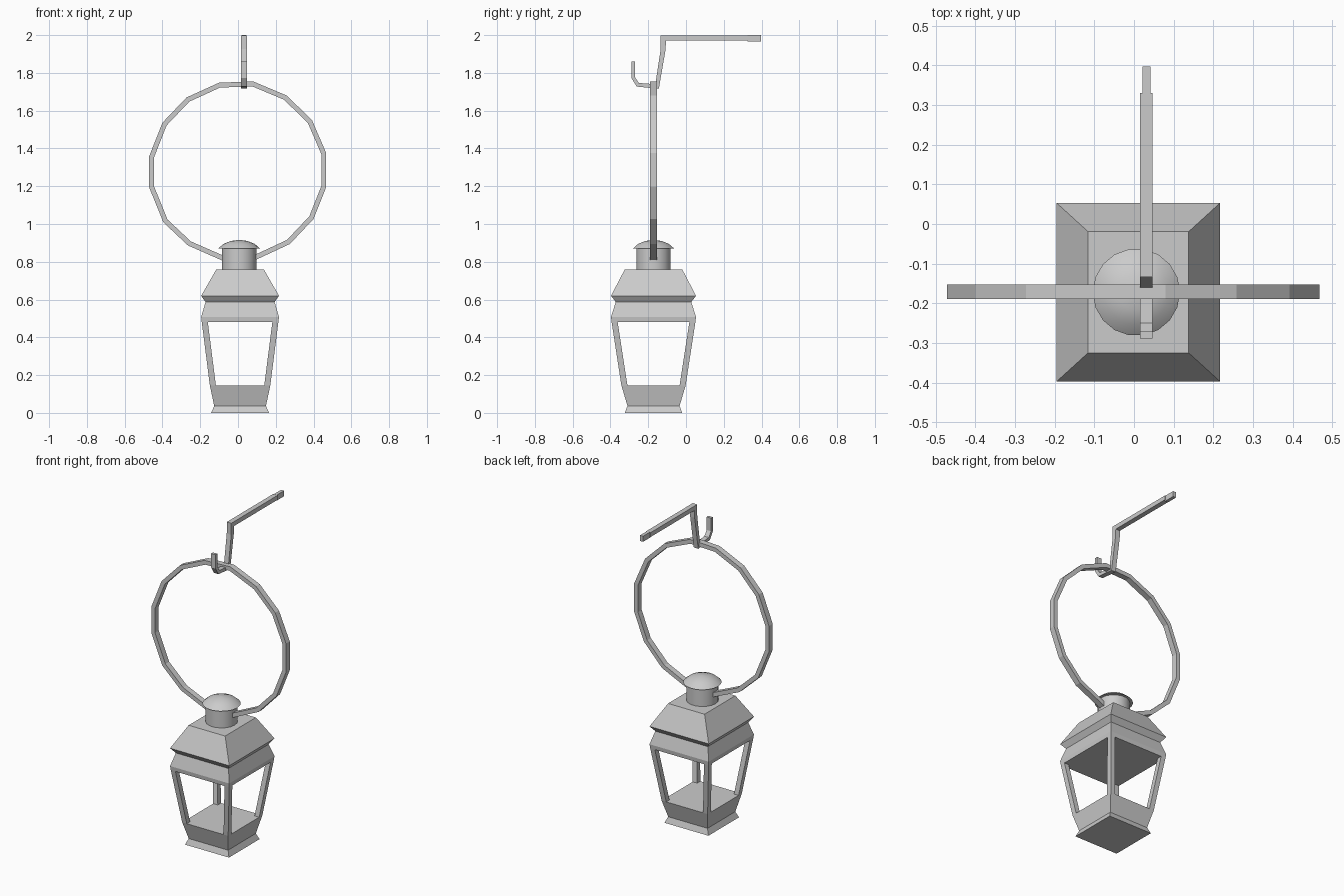
import bpy, bmesh, math
from mathutils import Vector

if "Cube" in bpy.data.objects:
    bpy.data.objects.remove(bpy.data.objects["Cube"])

CX, CY = 0.011, -0.172   # lantern axis


def finish(name, bm, smooth=False):
    bmesh.ops.recalc_face_normals(bm, faces=bm.faces)
    me = bpy.data.meshes.new(name)
    bm.to_mesh(me)
    bm.free()
    ob = bpy.data.objects.new(name, me)
    bpy.context.collection.objects.link(ob)
    if smooth:
        bpy.ops.object.select_all(action='DESELECT')
        ob.select_set(True)
        bpy.context.view_layer.objects.active = ob
        bpy.ops.object.shade_smooth_by_angle(angle=math.radians(35))
    return ob


def skin(name, rings, smooth=False):
    """Closed solid through a list of equal-length point rings."""
    bm = bmesh.new()
    loops = [[bm.verts.new(p) for p in r] for r in rings]
    n = len(loops[0])
    for a, b in zip(loops, loops[1:]):
        for i in range(n):
            j = (i + 1) % n
            bm.faces.new((a[i], a[j], b[j], b[i]))
    bm.faces.new(loops[0][::-1])
    bm.faces.new(loops[-1])
    return finish(name, bm, smooth)


def rect(x0, x1, y0, y1, z):
    return [(x0, y0, z), (x1, y0, z), (x1, y1, z), (x0, y1, z)]


def box_loft(name, levels):
    return skin(name, [rect(CX - hx, CX + hx, CY - hy, CY + hy, z) for hx, hy, z in levels])


def round_loft(name, profile, sides=18):
    cx = 0.006
    return skin(name, [[(cx + r * math.cos(math.tau * i / sides),
                         CY + r * math.sin(math.tau * i / sides), z)
                        for i in range(sides)] for r, z in profile], True)


def sweep(name, path, place, width):
    """Rectangular bar along a flat path of (u, v, thickness), with mitred corners."""
    rings = []
    for i, (u, v, t) in enumerate(path):
        p = Vector((u, v))
        dirs = []
        if i > 0:
            dirs.append((p - Vector(path[i - 1][:2])).normalized())
        if i < len(path) - 1:
            dirs.append((Vector(path[i + 1][:2]) - p).normalized())
        d = sum(dirs, Vector((0, 0))).normalized()
        n = Vector((-d.y, d.x)) * (t / 2 / max(0.5, d.dot(dirs[0])))
        a, b, w = p + n, p - n, width / 2
        rings.append([place(*a, -w), place(*a, w), place(*b, w), place(*b, -w)])
    return skin(name, rings)


# Lantern base with flared foot
box_loft("lantern_base", [(0.153, 0.152, 0), (0.137, 0.138, 0.037), (0.16, 0.17, 0.145)])

# Lantern head: band, eave and sloped roof
box_loft("lantern_roof", [(0.203, 0.222, 0.482), (0.206, 0.225, 0.508), (0.183, 0.2, 0.587),
                          (0.206, 0.225, 0.62), (0.127, 0.153, 0.758)])

# Four tapered corner posts
T = 0.032
for sx in (-1, 1):
    for sy in (-1, 1):
        rings = []
        for hx, hy, z in ((0.16, 0.17, 0.145), (0.203, 0.222, 0.482)):
            rings.append(rect(CX + sx * (hx - T), CX + sx * hx,
                              CY + sy * (hy - T), CY + sy * hy, z))
        skin("corner_post", rings)

# Chimney and domed cap
round_loft("chimney", [(0.092, 0.757), (0.092, 0.876)])
round_loft("chimney_cap", [(0.11, 0.871), (0.082, 0.895), (0.045, 0.91), (0.004, 0.916)])

# Carrying ring, open at the chimney
ring = [(-0.07, 0.815), (-0.257, 0.897), (-0.384, 1.016), (-0.458, 1.198), (-0.458, 1.354),
        (-0.389, 1.529), (-0.265, 1.659), (-0.098, 1.735), (0.077, 1.742), (0.251, 1.669),
        (0.381, 1.542), (0.454, 1.373), (0.454, 1.198), (0.389, 1.034), (0.267, 0.905),
        (0.08, 0.818)]
sweep("carrying_ring", [(u, v, 0.026) for u, v in ring],
      lambda u, v, w: (u, -0.171 + w, v), 0.037)

# Wall hook with upturned tail
hook = [(0.33, 1.985, 0.028), (-0.12, 1.985, 0.028), (-0.121, 1.925, 0.026),
        (-0.153, 1.728, 0.022), (-0.255, 1.737, 0.02), (-0.28, 1.775, 0.018),
        (-0.28, 1.86, 0.018)]
sweep("wall_hook", hook, lambda u, v, w: (0.031 + w, u, v), 0.031)

# Narrow tip of the hook bar
skin("hook_tip", [rect(0.021, 0.042, 0.325, 0.397, z) for z in (1.965, 2.0)])
